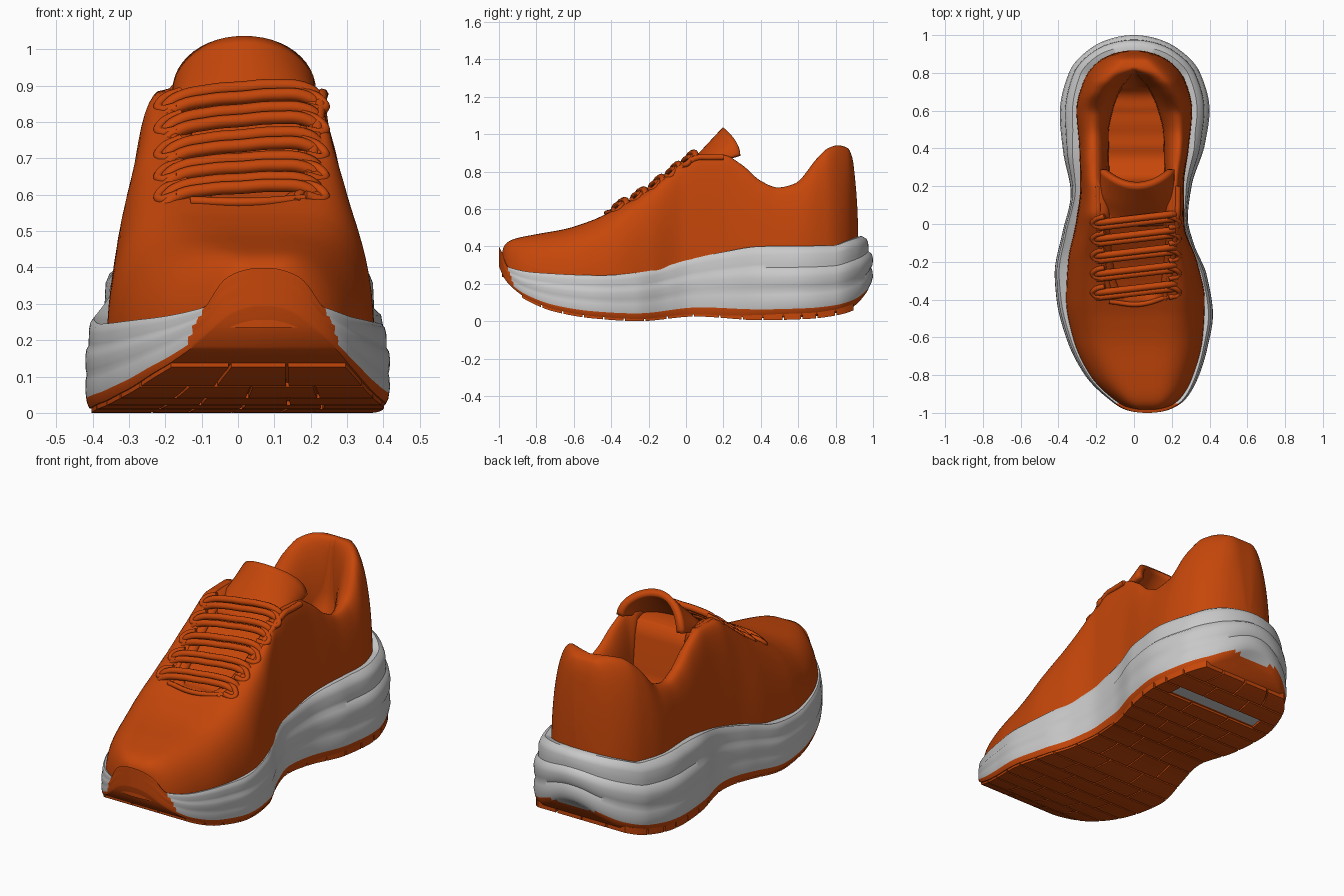
import bpy, bmesh, math
from mathutils import Vector

if "Cube" in bpy.data.objects:
    bpy.data.objects.remove(bpy.data.objects["Cube"])


def material(name, rgb):
    m = bpy.data.materials.new(name)
    m.diffuse_color = (*rgb, 1)
    m.use_nodes = True
    m.node_tree.nodes["Principled BSDF"].inputs["Base Color"].default_value = m.diffuse_color
    return m


ORANGE = material("burnt_orange", (0.56, 0.062, 0.003))
GREY = material("light_grey", (0.58, 0.58, 0.58))


def smooth_curve(pts):
    """Monotone cubic through (t, value) points."""
    t, v = zip(*pts)
    n = len(t)
    sec = [(v[i + 1] - v[i]) / (t[i + 1] - t[i]) for i in range(n - 1)]
    m = [sec[0]] + [0 if a * b <= 0 else 2 * a * b / (a + b) for a, b in zip(sec, sec[1:])] + [sec[-1]]

    def f(x):
        x = min(max(x, t[0]), t[-1])
        i = max(k for k in range(n - 1) if t[k] <= x)
        h = t[i + 1] - t[i]
        s = (x - t[i]) / h
        return (v[i] * (1 + 2 * s) * (1 - s) ** 2 + m[i] * h * s * (1 - s) ** 2
                + v[i + 1] * s * s * (3 - 2 * s) + m[i + 1] * h * s * s * (s - 1))
    return f


def outline(pts):
    """Curve over y whose two ends come out rounded."""
    lo, hi = pts[0][0], pts[-1][0]
    ang = lambda y: math.acos(min(1, max(-1, (lo + hi - 2 * y) / (hi - lo))))
    f = smooth_curve([(ang(y), x) for y, x in pts])
    return lambda y: f(ang(y))


def stations(lo, hi, n):
    return [(lo + hi) / 2 - (hi - lo) / 2 * math.cos(math.pi * i / n) for i in range(n + 1)]


def loft(bm, rings):
    """Skin rings; the ends close with strips across mirrored points."""
    vs = [[bm.verts.new(p) for p in r] for r in rings]
    k = len(rings[0])
    for a, b in zip(vs, vs[1:]):
        for i in range(k):
            bm.faces.new((a[i], a[(i + 1) % k], b[(i + 1) % k], b[i]))
    for e in (vs[0], vs[-1]):
        for i in range((k - 1) // 2):
            loop = [e[i], e[i + 1], e[k - 2 - i], e[k - 1 - i]]
            bm.faces.new(list(dict.fromkeys(loop)))


def smooth(ob, angle):
    bpy.ops.object.select_all(action='DESELECT')
    ob.select_set(True)
    bpy.context.view_layer.objects.active = ob
    bpy.ops.object.shade_smooth_by_angle(angle=math.radians(angle))


def finish(name, bm, mats, rule=None, angle=40):
    bmesh.ops.recalc_face_normals(bm, faces=bm.faces)
    if rule:
        for f in bm.faces:
            f.material_index = rule(f)
    me = bpy.data.meshes.new(name)
    bm.to_mesh(me)
    bm.free()
    ob = bpy.data.objects.new(name, me)
    bpy.context.collection.objects.link(ob)
    for m in mats:
        me.materials.append(m)
    smooth(ob, angle)
    return ob


# Sole shape: plan outline, underside and top edge along the length
sole_r = outline([(-1, .07), (-.985, .18), (-.93, .27), (-.8, .345), (-.65, .39), (-.48, .418), (-.27, .385),
                  (-.1, .315), (.03, .285), (.2, .305), (.42, .375), (.6, .40), (.8, .35), (.93, .23), (1, 0)])
sole_l = outline([(-1, .07), (-.985, -.04), (-.93, -.13), (-.8, -.26), (-.6, -.36), (-.4, -.41), (-.26, -.42),
                  (-.05, -.38), (.16, -.335), (.38, -.375), (.58, -.393), (.8, -.345), (.93, -.23), (1, 0)])
under = smooth_curve([(-1, .28), (-.97, .215), (-.92, .16), (-.85, .11), (-.7, .05), (-.5, .015), (-.25, 0),
                      (.05, .025), (.4, .005), (.65, .012), (.8, .03), (.9, .06), (.97, .115), (1, .17)])
edge = smooth_curve([(-1, .40), (-.985, .37), (-.95, .29), (-.8, .26), (-.45, .245), (-.22, .265), (0, .325),
                     (.2, .37), (.4, .40), (.8, .405), (.9, .43), (1, .455)])

# Midsole: stacked bulges and grooves, with the rubber wrapping the bottom and toe
LEVELS = [(0, .03), (.06, .012), (.12, .006), (.2, 0), (.32, .003), (.38, .01), (.44, .002), (.56, 0), (.65, .006),
          (.7, .024), (.75, .024), (.88, .026), (.95, .036), (1, .06)]
bm = bmesh.new()
rings = []
for y in stations(-.9995, .9998, 120):
    l, r, b, t = sole_l(y), sole_r(y), under(y) + .012, edge(y)
    c = (l + r) / 2
    amt = .35 + .65 * min(1, max(0, (y - .1) / .4))
    put = lambda x, s, d: (c + (x - c) * (1 - d * amt / .36), y - d * max(0, y) ** 6, b + (t - b) * s)
    rings.append([put(r, s, d) for s, d in LEVELS] + [put(r, .98, .12), put(l, .98, .12)]
                 + [put(l, s, d) for s, d in LEVELS[::-1]])
loft(bm, rings)


def rubber(f):
    p = f.calc_center_median()
    s = (p.z - under(p.y) - .012) / (edge(p.y) - under(p.y) - .012)
    slot = f.normal.z < -.7 and .62 < p.y < .70
    toe = p.y < max(-.955, -.91 - .33 * (p.z - .16))
    return 1 if (s < .12 or toe) and not slot else 0


finish("midsole", bm, [GREY, ORANGE], rubber)

# Outsole tread pads, leaving a crosswise slot in the heel
bm = bmesh.new()
rows = [-.88, -.77, -.66, -.55, -.44, -.33, -.22, -.1, .04, .18, .3, .41, .52, .62, .70, .80, .9]
for k, (y0, y1) in enumerate(zip(rows, rows[1:])):
    cuts = [0, .22, .5, .78, 1] if k % 2 else [0, .34, .66, 1]
    if y0 == .62:
        cuts = [0, .14, .86, 1]
    for j, (u0, u1) in enumerate(zip(cuts, cuts[1:])):
        if y0 == .62 and j == 1:
            continue
        rings = []
        for i in range(5):
            y = y0 + .004 + (y1 - y0 - .008) * i / 4
            l, r = sole_l(y) * .97, sole_r(y) * .97
            xa, xb = l + (r - l) * u0 + .004, l + (r - l) * u1 - .004
            z = under(y)
            rings.append([(xa, y, z + .035), (xb, y, z + .035), (xb, y, z), (xa, y, z)])
        loft(bm, rings)
finish("outsole_treads", bm, [ORANGE], angle=30)

# Upper: one loft with outer wall, padded rim, inner wall and insole
up_r = outline([(-.985, .07), (-.97, .18), (-.92, .25), (-.8, .315), (-.6, .365), (-.4, .375), (-.2, .335), (0, .268),
                (.2, .265), (.4, .29), (.6, .308), (.75, .275), (.86, .19), (.92, 0)])
up_l = outline([(-.985, .07), (-.97, -.04), (-.92, -.12), (-.8, -.235), (-.6, -.325), (-.4, -.36), (-.2, -.35),
                (0, -.31), (.2, -.285), (.4, -.29), (.6, -.305), (.75, -.27), (.86, -.19), (.92, 0)])
crest = outline([(-.985, .34), (-.97, .405), (-.93, .435), (-.8, .465), (-.65, .492), (-.5, .54), (-.4, .588),
                 (-.2, .70), (-.1, .775), (.0, .85), (.06, .885), (.2, .888), (.3, .835), (.4, .75), (.49, .715),
                 (.58, .735), (.7, .87), (.76, .925), (.81, .94), (.865, .925), (.89, .87), (.905, .75), (.92, .45)])
rim = smooth_curve([(-1, .03), (-.6, .08), (-.42, .14), (-.2, .19), (.1, .22), (.5, .225), (.65, .2), (.75, .15),
                    (.83, .08), (.92, .02)])
inner = smooth_curve([(-1, .01), (-.45, .05), (-.3, .12), (0, .15), (.3, .145), (.47, .145), (.6, .12), (.72, .07),
                      (.8, .012), (.92, .005)])
drop = smooth_curve([(-1, 0), (-.42, 0), (-.34, .03), (.1, .04), (.19, .06), (.24, .38), (.32, .37), (.42, .29),
                     (.52, .26), (.6, .28), (.7, .37), (.76, .32), (.81, .02), (.83, 0), (.92, 0)])
mid = smooth_curve([(-1, .07), (-.5, .03), (0, .02), (.5, .01), (.92, 0)])
power = smooth_curve([(-1, .75), (-.5, .68), (.1, .72), (.55, .85), (.8, .9), (.92, .9)])
bm = bmesh.new()
rings = []
for y in stations(-.9845, .9197, 150):
    zt, c, zb = crest(y), mid(y), edge(min(max(y, -.9), .85)) - .04
    half = []
    for wall in (up_r(y) - c, up_l(y) - c):
        sg = 1 if wall > 0 else -1
        w = max(abs(wall), .004)
        wr = min(rim(y), .8 * w)
        wi = min(inner(y), .8 * wr)
        pts = []
        for i in range(15):
            a = math.pi / 2 * i / 14
            pts.append((c + sg * (wr + (w - wr) * math.cos(a) ** power(y)), y, zb + (zt - zb) * math.sin(a)))
        for i in range(1, 9):
            a = math.pi / 2 * i / 8
            pts.append((c + sg * (wr - (wr - wi) * math.sin(a)), y, zt - drop(y) * (1 - math.cos(a))))
        half.append(pts)
    rings.append(half[0] + [(c, y, zt - drop(y))] + half[1][::-1])
loft(bm, rings)
finish("upper", bm, [ORANGE], angle=60)

# Tongue: curved plate leaning back out of the throat
bm = bmesh.new()
N, M = 24, 12
grid = []
for j in range(M + 1):
    v = j / M
    row = []
    for i in range(N + 1):
        u = math.sin(math.pi / 2 * (-1 + 2 * i / N))
        top = .885 + .14 * math.sqrt(max(0, 1 - u * u))
        row.append(bm.verts.new((.017 + u * (.13 + .05 * min(1, v * 2)), .0 + .21 * v + .08 * u * u * v,
                                 .80 + (top - .80) * v)))
    grid.append(row)
for a, b in zip(grid, grid[1:]):
    for i in range(N):
        bm.faces.new((a[i], a[i + 1], b[i + 1], b[i]))
tongue = finish("tongue", bm, [ORANGE], angle=50)
mod = tongue.modifiers.new("thickness", 'SOLIDIFY')
mod.thickness = .035
mod.offset = 0


# Laces and eyestays: tubes lying on the throat
def tube(name, pts, radius):
    cu = bpy.data.curves.new(name, 'CURVE')
    cu.dimensions = '3D'
    cu.bevel_depth, cu.bevel_resolution, cu.resolution_u = radius, 2, 6
    cu.use_fill_caps = True
    sp = cu.splines.new('BEZIER')
    sp.bezier_points.add(len(pts) - 1)
    for bp, p in zip(sp.bezier_points, pts):
        bp.co = Vector(p)
        bp.handle_left_type = bp.handle_right_type = 'AUTO'
    cu.materials.append(ORANGE)
    ob = bpy.data.objects.new(name, cu)
    bpy.context.collection.objects.link(ob)
    bpy.ops.object.select_all(action='DESELECT')
    ob.select_set(True)
    bpy.context.view_layer.objects.active = ob
    bpy.ops.object.convert(target='MESH')
    smooth(bpy.context.object, 60)


for k, y in enumerate([-.36, -.26, -.165, -.075, .01]):
    for n, (ya, yb) in enumerate([(-.03, .02), (-.005, .045)]):
        path = []
        for u in (-1, -.85, -.4, 0, .4, .85, 1):
            yy = y + ya + (yb - ya) * (u + 1) / 2
            path.append((.01 + u * .215, yy, crest(yy) + .014 + .008 * n - .045 * abs(u) ** 6))
        tube(f"lace_{k + 1}_{n + 1}", path, .018)
    for side in (-1, 1):
        x = .01 + side * .215
        tube(f"lace_loop_{k + 1}", [(x - side * .05, y + .03, crest(y + .03) + .005), (x, y + .015, crest(y) + .005),
                                    (x + side * .012, y - .01, crest(y) - .02),
                                    (x - side * .04, y - .03, crest(y - .03) + .005)], .014)
for side, name in ((-1, "left_eyestay"), (1, "right_eyestay")):
    tube(name, [(.02 + side * rim(y) * .96, y, crest(y) - .012) for y in (-.4, -.3, -.2, -.1, 0, .06, .12, .2)], .016)
tube("lowest_lace", [(-.13, -.41, crest(-.41)), (.03, -.425, crest(-.425) + .004), (.19, -.38, crest(-.38) - .01)], .013)
